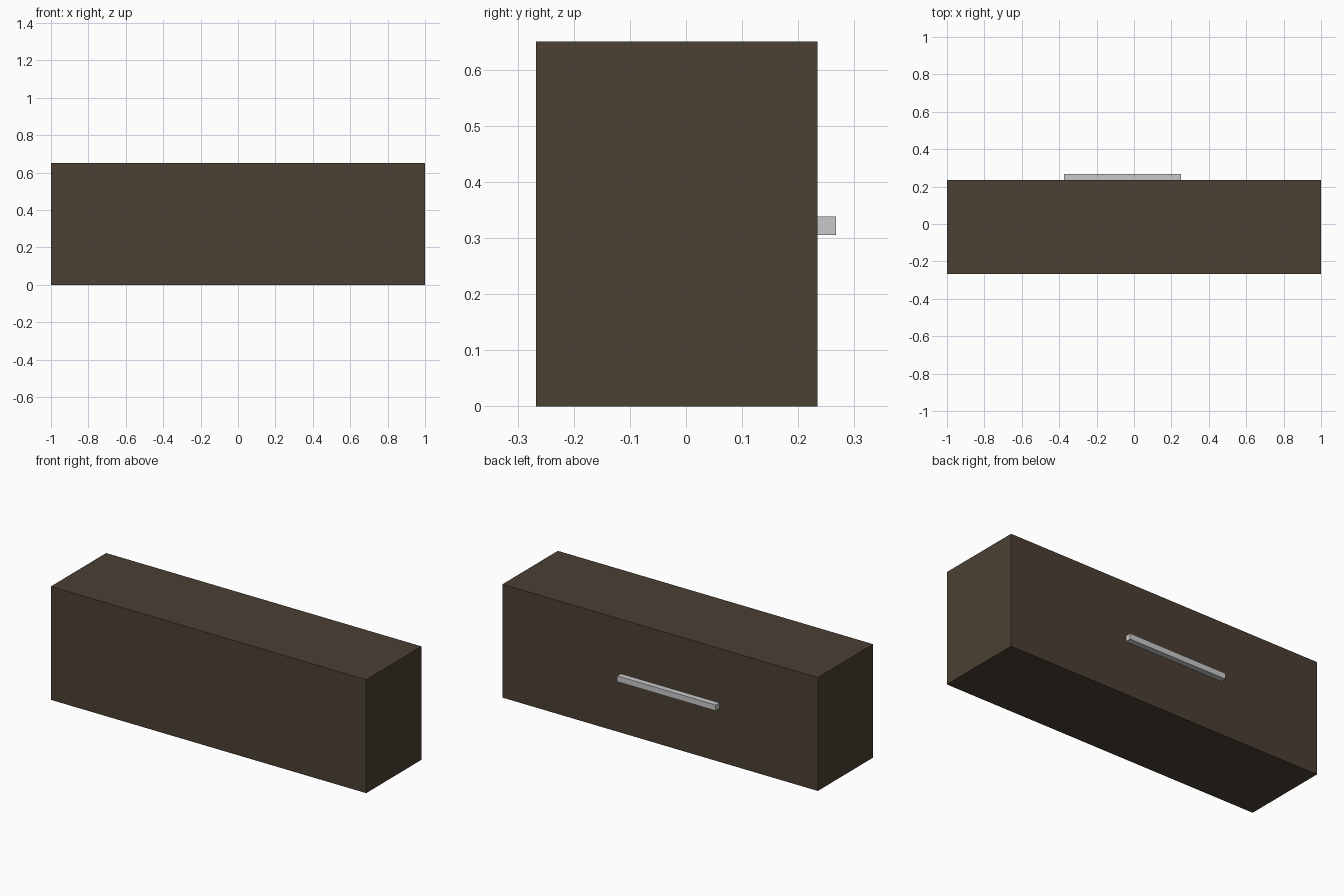
import bpy

if "Cube" in bpy.data.objects:
    bpy.data.objects.remove(bpy.data.objects["Cube"])


def material(name, rgb):
    m = bpy.data.materials.new(name)
    m.diffuse_color = (*rgb, 1.0)
    m.use_nodes = True
    m.node_tree.nodes["Principled BSDF"].inputs["Base Color"].default_value = m.diffuse_color
    return m


def box(name, lo, hi, mat):
    size = [b - a for a, b in zip(lo, hi)]
    centre = [(a + b) / 2 for a, b in zip(lo, hi)]
    bpy.ops.mesh.primitive_cube_add(size=1, location=centre)
    ob = bpy.context.object
    ob.name = name
    ob.scale = size
    bpy.ops.object.transform_apply(location=False, rotation=False, scale=True)
    ob.data.materials.append(mat)
    return ob


brown = material("dark brown", (0.069, 0.051, 0.033))
grey = material("light grey", (0.58, 0.58, 0.58))

# Main cabinet body
box("cabinet_body", (-1.0, -0.267, 0.0), (1.0, 0.234, 0.65), brown)

# Off-centre bar handle on the back face
box("bar_handle", (-0.375, 0.234, 0.305), (0.25, 0.267, 0.338), grey)
